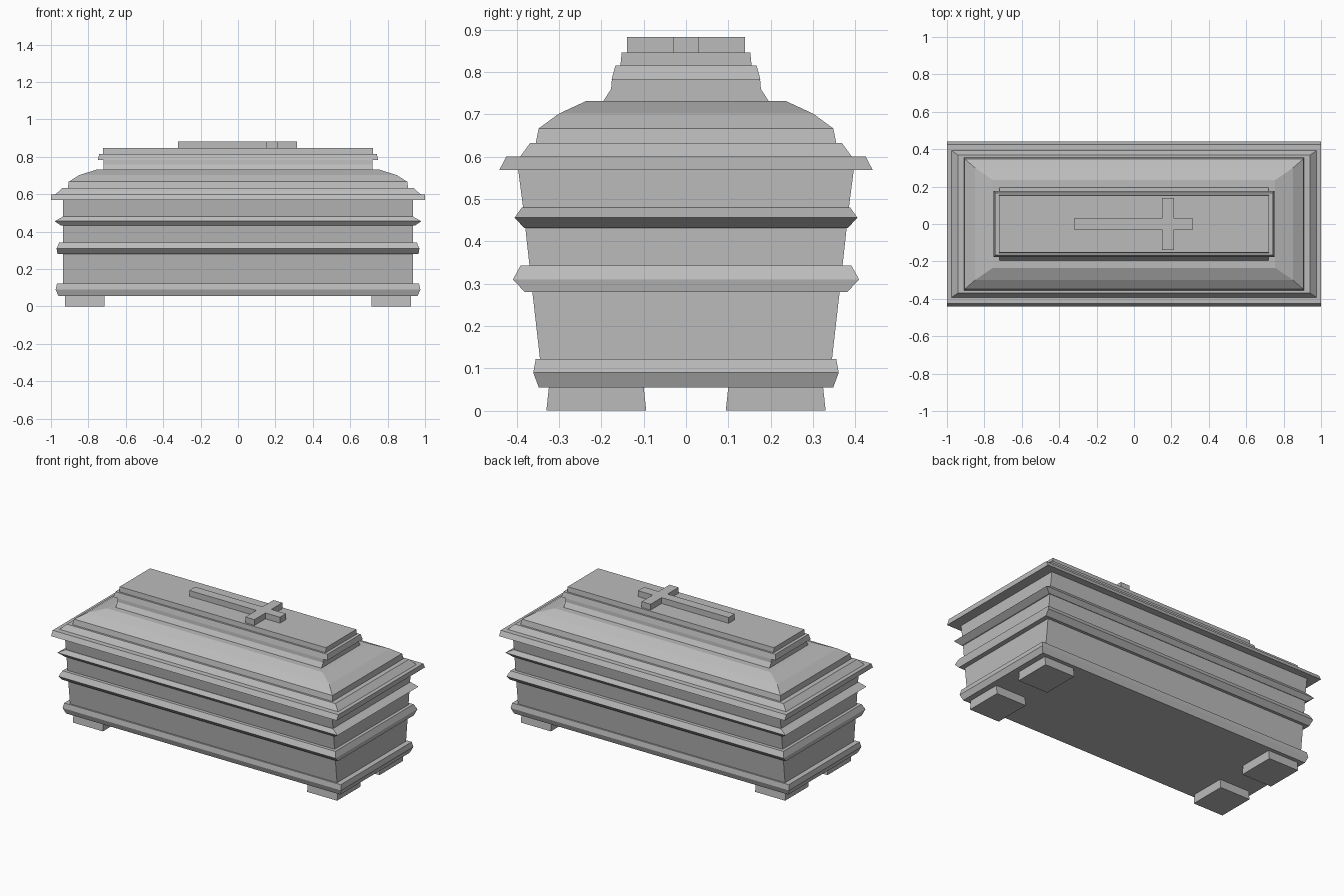
import bpy, bmesh

if "Cube" in bpy.data.objects:
    bpy.data.objects.remove(bpy.data.objects["Cube"], do_unlink=True)

GREY = (0.5, 0.5, 0.5, 1)
mat = bpy.data.materials.new("plain grey")
mat.use_nodes = True
mat.diffuse_color = GREY
mat.node_tree.nodes["Principled BSDF"].inputs["Base Color"].default_value = GREY


def finish(name, bm):
    bmesh.ops.recalc_face_normals(bm, faces=bm.faces)
    mesh = bpy.data.meshes.new(name)
    bm.to_mesh(mesh)
    bm.free()
    mesh.materials.append(mat)
    obj = bpy.data.objects.new(name, mesh)
    bpy.context.collection.objects.link(obj)
    return obj


def tiers(name, *levels):
    """Stack rectangles given as (half length, half width, height)."""
    bm = bmesh.new()
    rings = [[bm.verts.new((sx * hx, sy * hy, z))
              for sx, sy in ((-1, -1), (1, -1), (1, 1), (-1, 1))]
             for hx, hy, z in levels]
    for low, high in zip(rings, rings[1:]):
        for i in range(4):
            j = (i + 1) % 4
            bm.faces.new((low[i], low[j], high[j], high[i]))
    bm.faces.new(rings[0][::-1])
    bm.faces.new(rings[-1])
    return finish(name, bm)


# Flaring chest and its mouldings
tiers("chest_body", (.935, .338, .06), (.935, .363, .28),
      (.935, .385, .48), (.935, .398, .58))
tiers("base_moulding", (.96, .348, .055), (.975, .361, .09), (.968, .355, .122))
tiers("middle_moulding", (.965, .381, .28), (.97, .409, .31), (.955, .391, .343))
tiers("upper_moulding", (.945, .383, .432), (.98, .405, .456), (.937, .388, .48))

# Lid: rim, step and hipped top
tiers("lid_rim", (1, .441, .569), (1, .425, .6))
tiers("lid_step", (.975, .392, .6), (.94, .368, .633))
tiers("lid_hip", (.91, .355, .633), (.905, .348, .667),
      (.85, .3, .702), (.755, .235, .732))

# Stepped panel on the lid
tiers("panel_base", (.72, .195, .732), (.72, .177, .76), (.72, .175, .785))
tiers("panel_lip", (.75, .176, .782), (.742, .167, .815))
tiers("panel_top", (.722, .155, .815), (.722, .152, .846))

# Raised cross, extruded from its outline
bm = bmesh.new()
outline = [(-.32, -.03), (.15, -.03), (.15, -.14), (.213, -.14), (.213, -.03), (.315, -.03)]
outline += [(x, -y) for x, y in reversed(outline)]
face = bm.faces.new([bm.verts.new((x, y, .845)) for x, y in outline])
top = bmesh.ops.extrude_face_region(bm, geom=[face])["geom"]
bmesh.ops.translate(bm, vec=(0, 0, .038),
                    verts=[v for v in top if isinstance(v, bmesh.types.BMVert)])
finish("lid_cross", bm)

# Four feet
for x_side, x_name in ((1, "left"), (-1, "right")):
    for y_side, y_name in ((-1, "front"), (1, "back")):
        foot = tiers(f"{y_name}_{x_name}_foot", (.105, .118, 0), (.105, .112, .056))
        foot.location = (x_side * .82, y_side * .212, 0)
